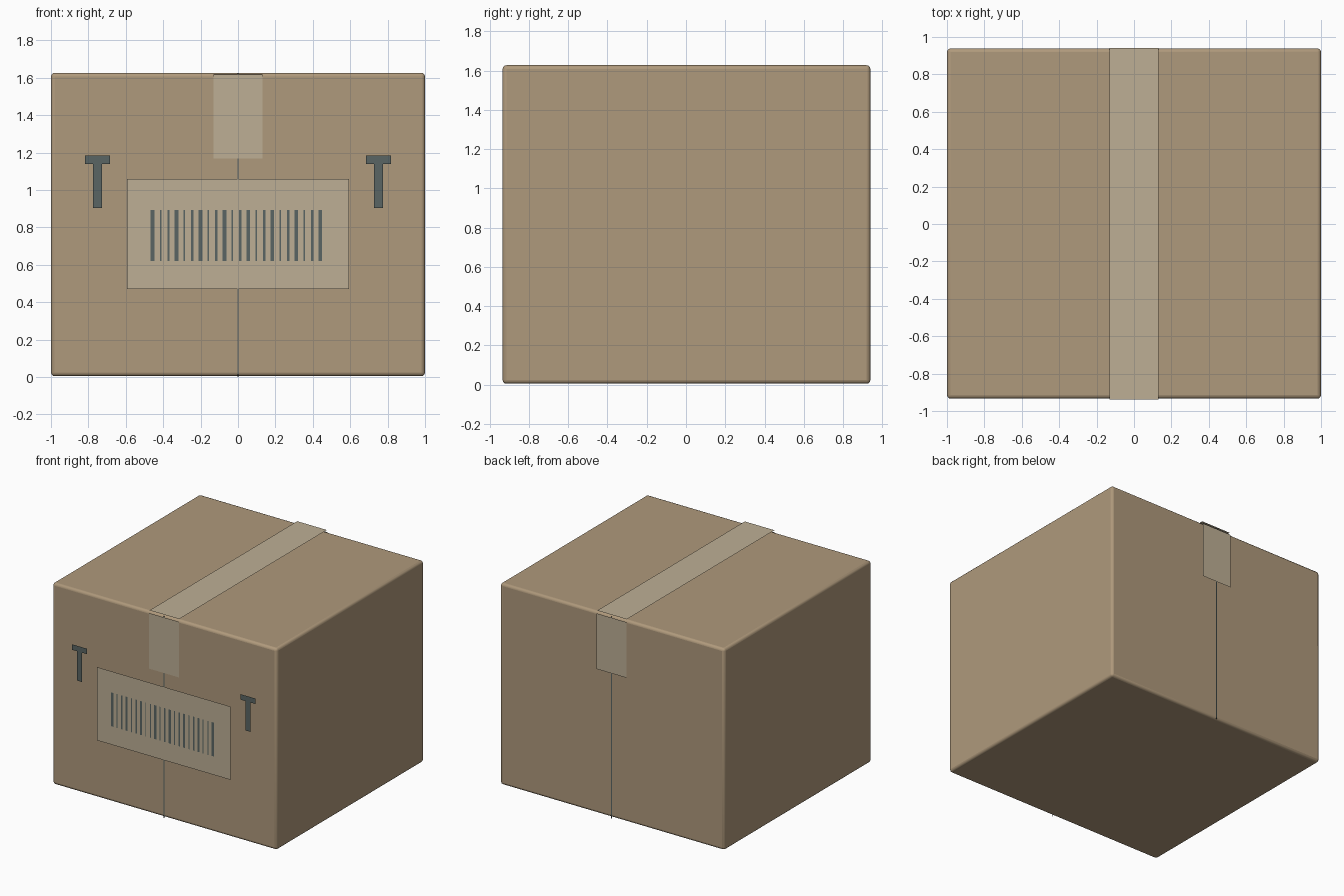
import bpy, bmesh
from mathutils import Vector

if "Cube" in bpy.data.objects:
    bpy.data.objects.remove(bpy.data.objects["Cube"])


def material(name, rgb):
    m = bpy.data.materials.new(name)
    m.diffuse_color = (*rgb, 1)
    m.use_nodes = True
    m.node_tree.nodes["Principled BSDF"].inputs["Base Color"].default_value = m.diffuse_color
    return m


cardboard = material("cardboard", (0.43, 0.32, 0.20))
paper = material("paper_tape", (0.51, 0.43, 0.30))
ink = material("ink", (0.10, 0.13, 0.125))


def sheet(name, polygons, normal, mat):
    """Flat sheet made of one or more polygons, facing along normal."""
    bm = bmesh.new()
    for poly in polygons:
        f = bm.faces.new([bm.verts.new(p) for p in poly])
        f.normal_update()
        if f.normal.dot(Vector(normal)) < 0:
            f.normal_flip()
    me = bpy.data.meshes.new(name)
    bm.to_mesh(me)
    bm.free()
    me.materials.append(mat)
    ob = bpy.data.objects.new(name, me)
    bpy.context.collection.objects.link(ob)
    return ob


def upright(x0, x1, z0, z1, y):
    return [(x0, y, z0), (x1, y, z0), (x1, y, z1), (x0, y, z1)]


# Carton with softly rounded edges
bpy.ops.mesh.primitive_cube_add(size=1, location=(0, 0.0025, 0.816))
box = bpy.context.object
box.name = "carton"
box.scale = (2.0, 1.873, 1.622)
bpy.ops.object.transform_apply(location=False, rotation=False, scale=True)
bevel = box.modifiers.new("round_edges", "BEVEL")
bevel.width = 0.02
bevel.segments = 3
box.data.materials.append(cardboard)
bpy.ops.object.shade_smooth_by_angle()

# Tape: top strip plus a hanging end on front and back; flap seams below
W = 0.132
sheet("top_tape", [[(-W, -0.937, 1.638), (W, -0.937, 1.638),
                    (W, 0.942, 1.638), (-W, 0.942, 1.638)]], (0, 0, 1), paper)
for side, y, s in (("front", -0.942, -1), ("back", 0.949, 1)):
    sheet(side + "_tape", [upright(-W, W, 1.17, 1.618, y)], (0, s, 0), paper)
    sheet(side + "_seam", [upright(-0.004, 0.004, 0, 1.627, y - s * 0.002)],
          (0, s, 0), ink)

# Shipping label with striped code
sheet("label", [upright(-0.594, 0.594, 0.47, 1.06, -0.945)], (0, -1, 0), paper)
widths = (0.020, 0.008, 0.013)
bars = []
for i in range(22):
    x, w = -0.457 + 0.0427 * i, widths[i % 3] / 2
    bars.append(upright(x - w, x + w, 0.62, 0.893, -0.949))
sheet("label_stripes", bars, (0, -1, 0), ink)

# Printed pin-shaped marks on both sides of the label
profile = [(-0.067, 1.184), (0.067, 1.184), (0.067, 1.14), (0.024, 1.14),
           (0.024, 0.904), (-0.024, 0.904), (-0.024, 1.14), (-0.067, 1.14)]
for side, cx in (("left", -0.751), ("right", 0.751)):
    sheet(side + "_mark", [[(cx + x, -0.945, z) for x, z in profile]],
          (0, -1, 0), ink)
